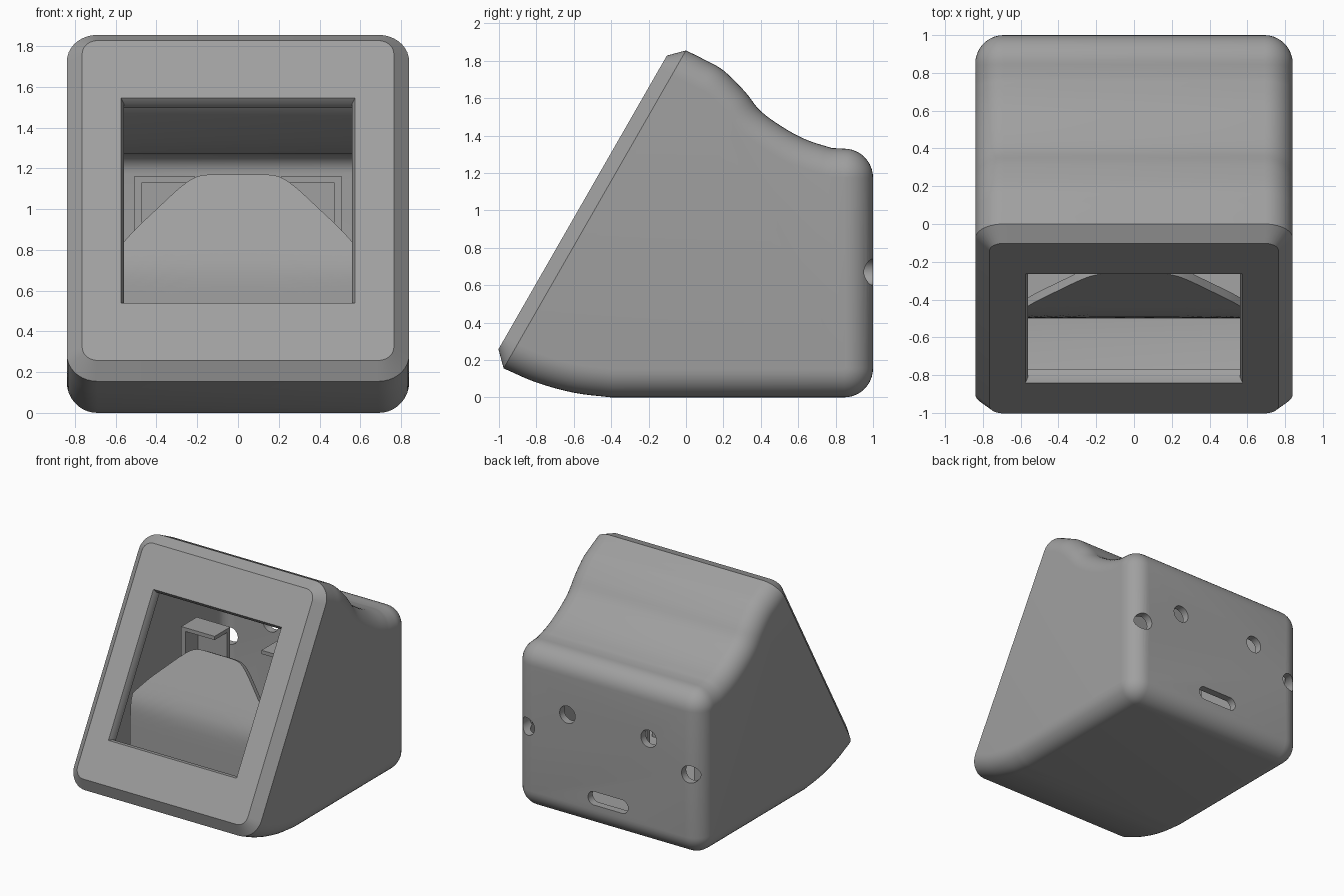
import bpy, bmesh, math
from mathutils import Vector

if "Cube" in bpy.data.objects:
    bpy.data.objects.remove(bpy.data.objects["Cube"])

grey = bpy.data.materials.new("plain grey")
grey.diffuse_color = (0.35, 0.35, 0.35, 1)
grey.use_nodes = True
grey.node_tree.nodes["Principled BSDF"].inputs["Base Color"].default_value = grey.diffuse_color

RIM = Vector((0, -0.975, 0.155))                          # lower edge of the sloped rim
UP = (Vector((0, 0, 1.855)) - RIM).normalized()           # direction up the sloped front
OUT = Vector((0, -UP.z, UP.y))                            # outward normal of the front
CHAMFER = 0.075


def make_object(name, bm):
    bmesh.ops.recalc_face_normals(bm, faces=bm.faces[:])
    me = bpy.data.meshes.new(name)
    bm.to_mesh(me)
    bm.free()
    me.materials.append(grey)
    ob = bpy.data.objects.new(name, me)
    bpy.context.collection.objects.link(ob)
    return ob


def activate(ob):
    bpy.ops.object.select_all(action='DESELECT')
    ob.select_set(True)
    bpy.context.view_layer.objects.active = ob


def smooth(ob, angle=30):
    activate(ob)
    bpy.ops.object.shade_smooth_by_angle(angle=math.radians(angle))


def cut(ob, cutter):
    mod = ob.modifiers.new("cut", 'BOOLEAN')
    mod.operation, mod.solver, mod.object = 'DIFFERENCE', 'EXACT', cutter
    activate(ob)
    bpy.ops.object.modifier_apply(modifier=mod.name)
    bpy.data.objects.remove(cutter)


def curve(pts, steps=5):
    """Smooth curve through the points."""
    p = [Vector(q) for q in pts]
    p = [2 * p[0] - p[1]] + p + [2 * p[-1] - p[-2]]
    out = []
    for a, b, c, d in zip(p, p[1:], p[2:], p[3:]):
        for i in range(steps):
            t = i / steps
            out.append(0.5 * (2 * b + (c - a) * t + (2 * a - 5 * b + 4 * c - d) * t * t
                              + (3 * b - a - 3 * c + d) * t ** 3))
    return out + [p[-2]]


def arc(cy, cz, r, a0, a1, n=10):
    return [Vector((cy + r * math.cos(math.radians(a0 + (a1 - a0) * i / n)),
                    cz + r * math.sin(math.radians(a0 + (a1 - a0) * i / n)))) for i in range(n + 1)]


def inset(poly, d):
    out = []
    for i, p in enumerate(poly):
        a, b = (p - poly[i - 1]).normalized(), (poly[(i + 1) % len(poly)] - p).normalized()
        n1, n2 = Vector((a.y, -a.x)), Vector((b.y, -b.x))
        out.append(p + d * (n1 + n2) / (1 + n1.dot(n2)))
    return out


def skin(rings):
    """Loft closed rings and cap both ends."""
    bm = bmesh.new()
    vs = [[bm.verts.new(p) for p in ring] for ring in rings]
    n = len(vs[0])
    for a, b in zip(vs, vs[1:]):
        for i in range(n):
            bm.faces.new((a[i], a[(i + 1) % n], b[(i + 1) % n], b[i]))
    bm.faces.new(vs[0])
    bm.faces.new(vs[-1][::-1])
    return bm


# Side profile (y, z): scooped roof, rounded back, curved underside; runs past the front
profile = ([Vector((-0.4, 2.08))]
           + curve([(0, 1.855), (0.1, 1.805), (0.2, 1.748), (0.315, 1.635), (0.4, 1.53),
                    (0.53, 1.437), (0.65, 1.375), (0.78, 1.333)])
           + arc(0.845, 1.175, 0.155, 90, 0) + arc(0.845, 0.155, 0.155, 0, -90)
           + curve([(-0.4, 0), (-0.6, 0.025), (-0.8, 0.08), (-0.975, 0.155)])
           + [Vector((-1.35, 0.37))])


def body(name, wall, radius, chamfer):
    half, steps = 0.84 - wall, 9
    rings = []
    for i in range(steps + 1):
        a = math.pi / 2 * i / steps
        x = half - radius + radius * math.cos(a)
        rings.append((x, inset(profile, wall + radius * (1 - math.sin(a)))))
    rings += [(-x, r) for x, r in reversed(rings)]
    bm = skin([[(x, p.x, p.y) for p in r] for x, r in rings])
    bmesh.ops.recalc_face_normals(bm, faces=bm.faces[:])
    # Slice off the sloped front and close it
    bmesh.ops.bisect_plane(bm, geom=bm.verts[:] + bm.edges[:] + bm.faces[:], dist=1e-5,
                           plane_co=RIM, plane_no=OUT, clear_outer=True)
    edges = [e for e in bm.edges if e.is_boundary]
    front = bmesh.ops.contextual_create(bm, geom=edges)['faces']
    bmesh.ops.recalc_face_normals(bm, faces=bm.faces[:])
    if chamfer:
        bmesh.ops.inset_region(bm, faces=front, thickness=chamfer, depth=chamfer,
                               use_even_offset=True)
    return make_object(name, bm)


housing = body("housing", 0, 0.15, CHAMFER)
cut(housing, body("cavity_cutter", 0.06, 0.09, 0))

# Screen window with a narrow bevelled lip
rings = []
for n, d in ((0.03, -0.015), (-0.03, 0.015), (-0.2, 0.015)):
    u, lo, hi = 0.575 - d, 0.40 + d, 1.56 - d
    rings.append([RIM + UP * v + OUT * (CHAMFER + n) + Vector((x, 0, 0))
                  for x, v in ((-u, lo), (u, lo), (u, hi), (-u, hi))])
cut(housing, make_object("window_cutter", skin(rings)))


def pill(name, x, z, r, half_len=0.0, n=14):
    """Rounded slot or round hole through the back wall."""
    pts = []
    for i in range(2 * n):
        a = math.pi * (i + 0.5) / n
        s = half_len if math.cos(a) > 0 else -half_len
        pts.append((x + s + r * math.cos(a), z + r * math.sin(a)))
    return make_object(name, skin([[(px, y, pz) for px, pz in pts] for y in (0.86, 1.1)]))


# Back screw holes and cable slot
for side in (-1, 1):
    cut(housing, pill("hole_cutter", side * 0.73, 0.67, 0.07))
    cut(housing, pill("hole_cutter", side * 0.365, 0.865, 0.07))
cut(housing, pill("slot_cutter", 0, 0.25, 0.055, 0.125))
smooth(housing)

# Arched shield behind the window: leans back on top, upright below
half_arch = [(0, 1.17), (0.12, 1.17), (0.2, 1.16), (0.28, 1.11), (0.4, 1.0), (0.5, 0.905),
             (0.56, 0.84), (0.62, 0.77)]
arch = curve(half_arch, 4)
arch = [Vector((-p.x, p.y)) for p in reversed(arch[1:])] + arch


def shield_y(z):
    lean = -0.265 + (z - 1.17) * 0.52
    return -0.5 + 0.5 * ((lean + 0.5) + math.hypot(lean + 0.5, 0.03))


bm = bmesh.new()
cols = []
for p in arch:
    heights = [0.06 + (p.y - 0.06) * j / 16 for j in range(17)]
    cols.append([bm.verts.new((p.x, shield_y(z), z)) for z in heights])
for a, b in zip(cols, cols[1:]):
    for j in range(16):
        bm.faces.new((a[j], b[j], b[j + 1], a[j + 1]))
shield = make_object("shield", bm)
mod = shield.modifiers.new("thickness", 'SOLIDIFY')
mod.thickness = 0.05
mod.offset = -1 if shield.data.polygons[0].normal.y < 0 else 1
activate(shield)
bpy.ops.object.modifier_apply(modifier=mod.name)
smooth(shield)


def box(name, x0, x1, y0, y1, z0, z1):
    return make_object(name, skin([[(x0, y, z), (x1, y, z), (x1, y, z1 if z == z1 else z0)][:2]
                                   + [(x1, y, z1), (x0, y, z1)]
                                   for y, z in ((y0, z0), (y1, z0))]))


# Inner bracket frames either side behind the shield
for side in (-1, 1):
    def bracket(name, a, b, *rest):
        box(name, min(side * a, side * b), max(side * a, side * b), *rest)
    bracket("bracket_top", 0.21, 0.51, 0.0, 0.2, 1.13, 1.16)
    bracket("bracket_post", 0.47, 0.51, 0.0, 0.2, 0.06, 1.13)
    bracket("bracket_panel", 0.21, 0.47, 0.16, 0.2, 0.06, 1.13)
